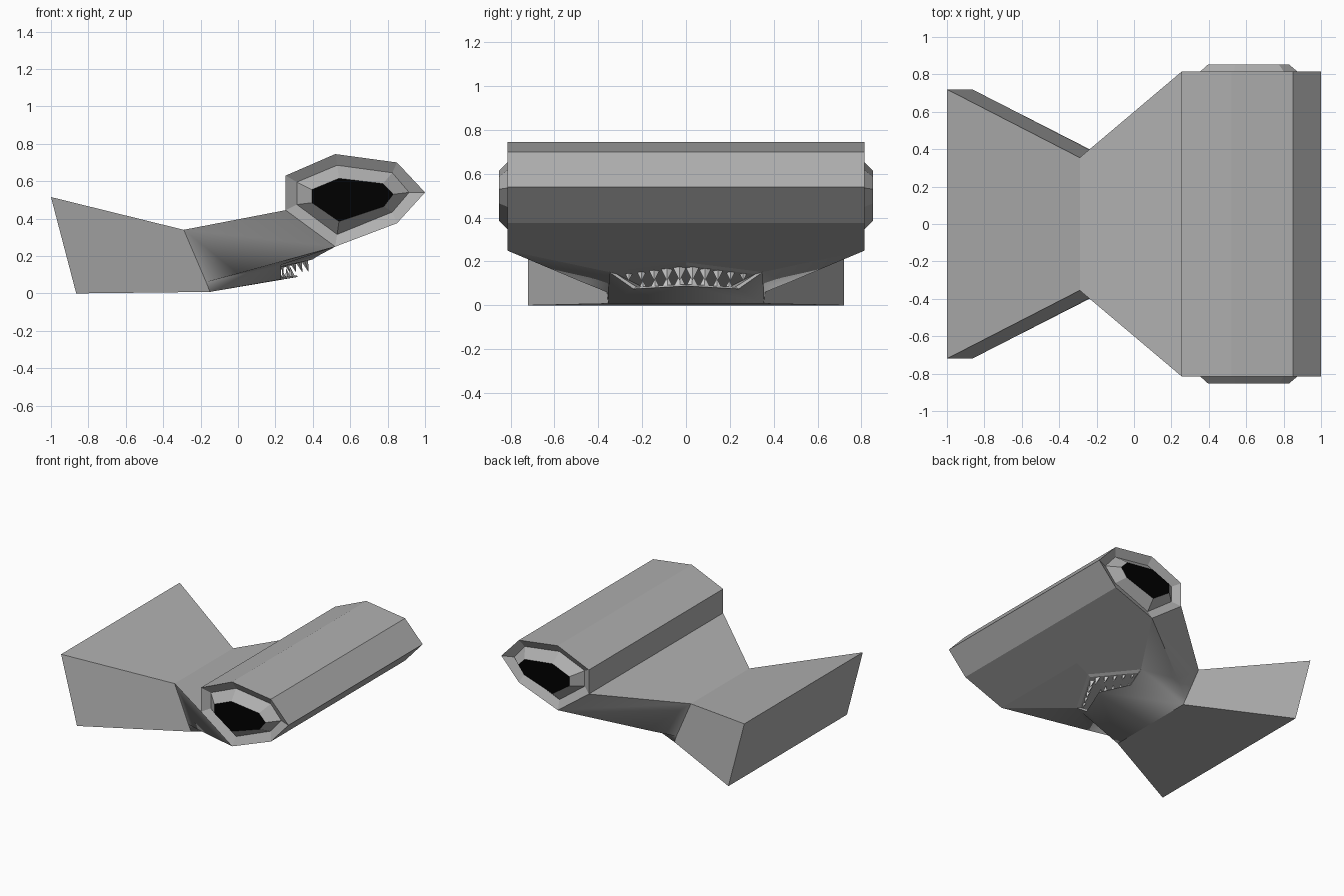
import bpy, bmesh
from mathutils import Vector

if "Cube" in bpy.data.objects:
    bpy.data.objects.remove(bpy.data.objects["Cube"])


def material(name, v):
    m = bpy.data.materials.new(name)
    m.diffuse_color = (v, v, v, 1)
    m.use_nodes = True
    m.node_tree.nodes["Principled BSDF"].inputs["Base Color"].default_value = m.diffuse_color
    return m


skin, black, white = material("skin_grey", .43), material("black", 0), material("tooth_white", 1)


def add_object(name, bm, mat, mirror=False):
    bmesh.ops.recalc_face_normals(bm, faces=bm.faces[:])
    me = bpy.data.meshes.new(name)
    bm.to_mesh(me)
    bm.free()
    me.materials.append(mat)
    ob = bpy.data.objects.new(name, me)
    bpy.context.collection.objects.link(ob)
    if mirror:
        mod = ob.modifiers.new("mirror", 'MIRROR')
        mod.use_axis = (False, True, False)
        mod.use_clip = True
    return ob


# Body half: flared tail, pinched waist, neck, jaw and mouth cavity
P = {
    # tail, waist and neck (capital ending 0 = on the centre plane)
    'Tt': (-1, .72, .515), 'Tb': (-.865, .72, 0), 'Wt': (-.29, .355, .34),
    'W': (-.15, .355, .008), 'W2': (-.17, .36, .06), 'M': (.0, .474, .106),
    'Hb': (.255, .815, .445), 'H': (.52, .815, .25),
    # lips
    'C': (.23, .35, .152), 'U0': (.42, 0, .196), 'L1': (.23, .24, .075), 'L0': (.32, 0, .088),
    # inner lip edge and throat
    'Ci': (.225, .315, .142), 'Ui0': (.40, 0, .182), 'L1i': (.226, .225, .084), 'Li0': (.315, 0, .096),
    'P': (.05, .2, .085), 'P0': (.05, 0, .085),
}
for k in ('Tt', 'Tb', 'Wt', 'W', 'Hb', 'H'):
    P[k + '0'] = (P[k][0], 0, P[k][2])
FLAT = """Tt Tt0 Tb0 Tb|Tt Wt Wt0 Tt0|Tb Tb0 W0 W|Tt Tb W W2 Wt|Wt Hb Hb0 Wt0
Hb H H0 Hb0|C U0 H0 H|C Ci Ui0 U0|C L1 L1i Ci|L1 L0 Li0 L1i|Ci P P0 Ui0|Ci L1i P|L1i Li0 P0 P"""
# softly shaded faces where the neck blends into the jaw
SOFT = "Wt W2 M|Wt M H Hb|W2 C M|M C H|W2 W C|W L1 C|W W0 L0 L1"
bm = bmesh.new()
verts = {k: bm.verts.new(p) for k, p in P.items()}
for group, smooth in ((FLAT, False), (SOFT, True)):
    for f in group.replace("\n", "|").split("|"):
        bm.faces.new([verts[k] for k in f.split()]).smooth = smooth
bm.edges.get((verts['M'], verts['H'])).smooth = False
add_object("body", bm, skin, mirror=True)

# Wide seven-sided head with recessed rims and raised eye sockets at the ends
outer = [(.255, .63), (.52, .745), (.85, .70), (1, .54), (.85, .375), (.52, .25), (.255, .445)]
rim = [(.315, .595), (.53, .685), (.825, .645), (.915, .54), (.825, .435), (.53, .315), (.315, .475)]
pupil = [(.395, .555), (.54, .615), (.775, .587), (.83, .53), (.78, .465), (.54, .385), (.395, .485)]
bm = bmesh.new()
rings = []
for y, pts in ((0, outer), (.815, outer), (.78, rim), (.852, pupil)):
    rings.append([bm.verts.new((x, y, z)) for x, z in pts])
for a, b in zip(rings, rings[1:]):
    for i in range(7):
        j = (i + 1) % 7
        bm.faces.new((a[i], a[j], b[j], b[i]))
add_object("head", bm, skin, mirror=True)

# Black eye surfaces
bm = bmesh.new()
bm.faces.new([bm.verts.new((x, .852, z)) for x, z in pupil])
bm.normal_update()
eyes = add_object("eyes", bm, black, mirror=True)
if eyes.data.polygons[0].normal.y < 0:
    eyes.data.flip_normals()


# Teeth: four-sided spikes spaced along the lips
def tooth(bm, pos, width, tip):
    base = [bm.verts.new(pos + Vector(d) * width) for d in
            ((.3, 0, 0), (0, .5, 0), (-.3, 0, 0), (0, -.5, 0))]
    top = bm.verts.new(pos + Vector(tip))
    bm.faces.new(base)
    for i in range(4):
        bm.faces.new((base[i], base[(i + 1) % 4], top))


def lip_teeth(name, mid, corner, n, width, height, lean):
    bm = bmesh.new()
    mid, corner = Vector(mid), Vector(corner)
    for i in range(n):
        t = (i + .5) / n
        p = mid.lerp(corner, t)
        k = 1 - .5 * t
        for s in (1, -1):
            tooth(bm, Vector((p.x, s * p.y, p.z)), width * k, (lean * k, 0, height * k))
    add_object(name, bm, white)


lip_teeth("upper_teeth", (.37, 0, .182), (.215, .29, .145), 5, .07, -.07, .025)
lip_teeth("lower_teeth", (.30, 0, .092), (.21, .225, .083), 4, .055, .055, -.01)
